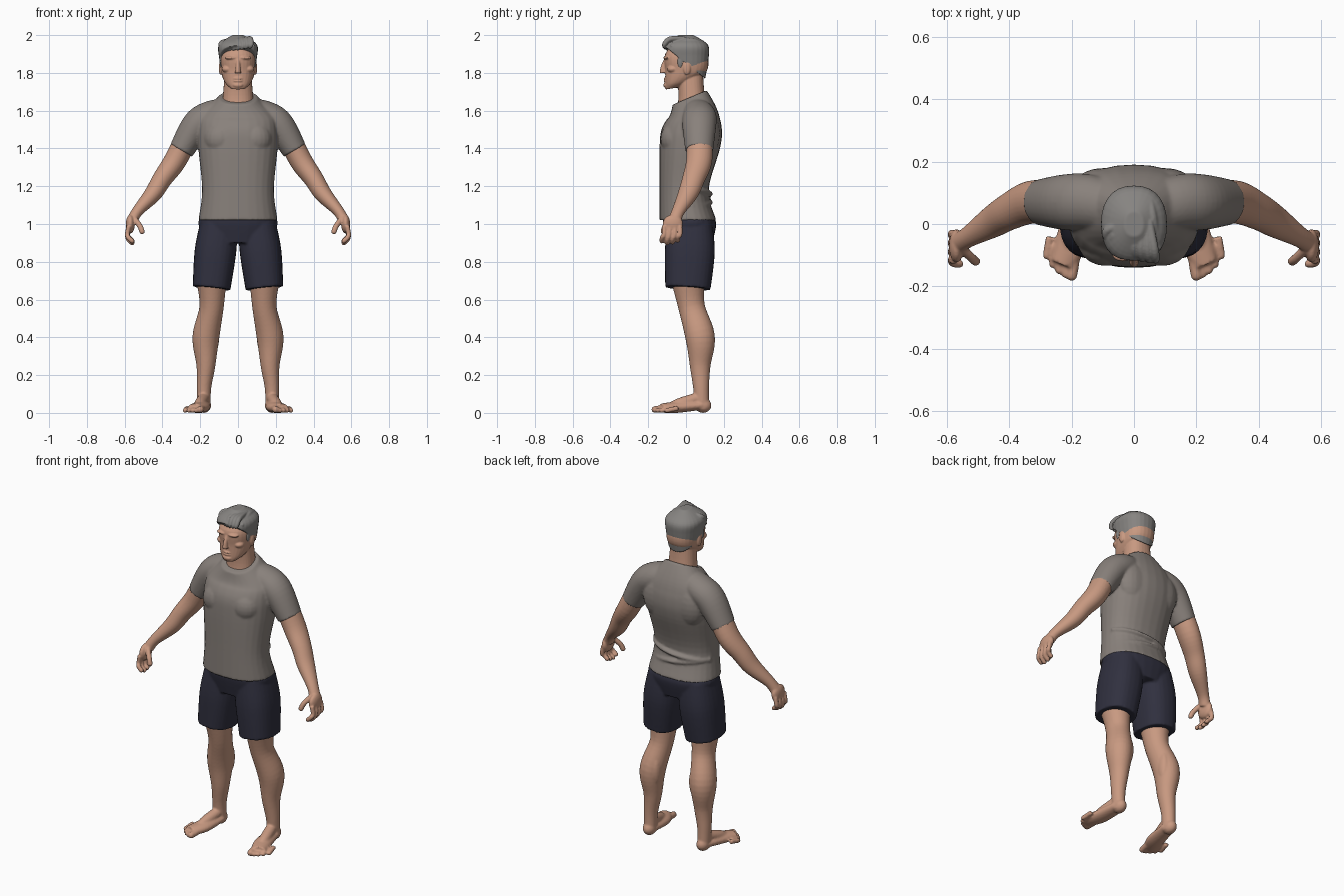
import bpy, bmesh
from math import sin, cos, pi, copysign
from mathutils import Vector, Matrix

if "Cube" in bpy.data.objects:
    bpy.data.objects.remove(bpy.data.objects["Cube"])

FORWARD, UPWARD, SIDEWAYS = Vector((0, 1, 0)), Vector((0, 0, 1)), Vector((1, 0, 0))
ONE, BOTH = (1,), (1, -1)


def material(name, red, green, blue):
    mat = bpy.data.materials.new(name)
    mat.use_nodes = True
    mat.diffuse_color = (red, green, blue, 1)
    shader = next(n for n in mat.node_tree.nodes if n.type == 'BSDF_PRINCIPLED')
    shader.inputs["Base Color"].default_value = (red, green, blue, 1)
    shader.inputs["Roughness"].default_value = 0.8
    return mat


def smooth_path(points, steps=6):
    """Catmull-Rom interpolation of tuples of any length."""
    last = len(points) - 1
    path = []
    for i in range(last):
        before, start = points[max(i - 1, 0)], points[i]
        end, after = points[i + 1], points[min(i + 2, last)]
        for step in range(steps):
            t = step / steps
            path.append([])
            for p, q, r, s in zip(before, start, end, after):
                leave, arrive = (r - p) / 2, (s - q) / 2
                bend = 3 * (r - q) - 2 * leave - arrive
                twist = leave + arrive - 2 * (r - q)
                path[-1].append(q + t * (leave + t * (bend + t * twist)))
    return path + [list(points[last])]


def outline(power, count=28):
    """Points of a superellipse of unit size."""
    for i in range(count):
        angle = 2 * pi * i / count
        yield [copysign(abs(value) ** (2 / power), value) for value in (cos(angle), sin(angle))]


def bridge(bm, rings):
    """Join equal rings of points into a closed volume."""
    loops = [[bm.verts.new(point) for point in ring] for ring in rings]
    for low, high in zip(loops, loops[1:]):
        for i in range(len(low)):
            bm.faces.new((low[i - 1], low[i], high[i], high[i - 1]))
    bm.faces.new(reversed(loops[0]))
    bm.faces.new(loops[-1])


def body(bm, sections, power=2.3, slope=lambda z: 0):
    """Central volume from level sections (y, z, half width, half depth)."""
    bridge(bm, [[(width * u, y + depth * v, z + slope(z) * depth * v) for u, v in outline(power)]
                for y, z, width, depth in smooth_path(sections)])


def limb(bm, points, flatten=1, ref=FORWARD, sides=ONE, power=2):
    """Tube along points (x, y, z, radius); flatten scales it along ref."""
    path = smooth_path(points)
    centres = [Vector(point[:3]) for point in path]
    rings = []
    for i, centre in enumerate(centres):
        along = centres[min(i + 1, len(path) - 1)] - centres[max(i - 1, 0)]
        across = ref.cross(along).normalized()
        other = along.normalized().cross(across) * flatten
        radius = path[i][-1]
        rings.append([centre + radius * (across * u + other * v) for u, v in outline(power)])
    for side in sides:
        bridge(bm, [[(side * p.x, p.y, p.z) for p in ring] for ring in rings])


def blob(bm, location, size, sides=ONE):
    x, y, z = location
    for side in sides:
        place = Matrix.LocRotScale(Vector((side * x, y, z)), None, Vector(size))
        bmesh.ops.create_uvsphere(bm, u_segments=20, v_segments=12, radius=1, matrix=place)


def digit(bm, points, radius, ref=FORWARD):
    """Finger or toe with a round tip."""
    limb(bm, [(*point, radius) for point in points], ref=ref)
    blob(bm, points[-1], [radius] * 3)


def finish(bm, name, mat, voxel, rounds=2, mirror=False):
    """Fuse the overlapping volumes of one part into a single smooth surface."""
    bmesh.ops.recalc_face_normals(bm, faces=bm.faces[:])
    mesh = bpy.data.meshes.new(name)
    bm.to_mesh(mesh)
    bm.free()
    mesh.materials.append(mat)
    part = bpy.data.objects.new(name, mesh)
    bpy.context.collection.objects.link(part)
    fuse = part.modifiers.new("fuse", 'REMESH')
    fuse.mode = 'VOXEL'
    fuse.voxel_size = voxel
    fuse.use_smooth_shade = True
    relax = part.modifiers.new("relax", 'SMOOTH')
    relax.factor = 0.5
    relax.iterations = rounds
    if mirror:
        part.modifiers.new("other_side", 'MIRROR')


skin = material("skin", 0.58, 0.32, 0.22)
shirt_grey = material("shirt_grey", 0.25, 0.22, 0.2)
shorts_navy = material("shorts_navy", 0.03, 0.03, 0.05)
hair_grey = material("hair_grey", 0.24, 0.23, 0.22)

# Neck and skull
bm = bmesh.new()
body(bm, [(.04, 1.58, .09, .09), (.03, 1.68, .08, .07), (.02, 1.8, .07, .07)])
body(bm, [(-.06, 1.72, .04, .05), (-.04, 1.75, .07, .07), (0, 1.81, .09, .11),
          (0, 1.9, .09, .11), (0, 1.98, .03, .04)], slope=lambda z: max(0, 1.8 - z) * 2)
# Nose, brows, eyelids, cheeks, lips, chin and ears
limb(bm, [(0, -.1, 1.88, .01), (0, -.12, 1.83, .012), (0, -.12, 1.8, .016)], 1.2)
blob(bm, (0, -.13, 1.81), (.01, .01, .01))
blob(bm, (.036, -.1, 1.88), (.034, .02, .01), BOTH)
blob(bm, (.035, -.09, 1.855), (.018, .014, .008), BOTH)
blob(bm, (.055, -.07, 1.82), (.03, .03, .02), BOTH)
for z in (1.757, 1.77):
    blob(bm, (0, -.105, z), (.025, .014, .006))
blob(bm, (0, -.1, 1.735), (.03, .02, .016))
blob(bm, (.092, .005, 1.825), (.01, .02, .035), BOTH)
finish(bm, "head", skin, .004)

# Hair cap cut along the hairline
bm = bmesh.new()
body(bm, [(.01, 1.76, .08, .09), (0, 1.88, .1, .12), (0, 1.95, .1, .115), (0, 2, .03, .04)])
bmesh.ops.bisect_plane(bm, geom=bm.verts[:] + bm.edges[:] + bm.faces[:],
                       plane_co=(0, 0, 1.85), plane_no=(0, .8, 1), clear_inner=True)
bmesh.ops.holes_fill(bm, edges=bm.edges[:], sides=0)
# Locks swept from the parting across the forehead, and sideburns
locks = 8
for i in range(locks):
    t = i / (locks - 1)
    sweep, back, drop = .15 * t, .06 * t * t, .02 * t
    limb(bm, [(.05 - sweep / 3, .01, 1.98, .01), (.065 - sweep, back - .08, 1.98 - drop, .014),
              (.07 - sweep, back - .115, 1.95 - drop, .012),
              (.06 - sweep, back - .11, 1.93 - drop, .005)], ref=SIDEWAYS)
limb(bm, [(.05, .09, 1.95, .01), (.06, .02, 1.97, .015), (.08, -.08, 1.94, .01)], ref=SIDEWAYS)
blob(bm, (.087, -.03, 1.86), (.01, .016, .035), BOTH)
finish(bm, "hair", hair_grey, .004, rounds=1)

# Shirt: torso with sloping collar, chest, shoulder blades and sleeves
bm = bmesh.new()
body(bm, [(.01, 1.02, .21, .15), (-.01, 1.18, .19, .13), (.02, 1.4, .21, .16),
          (.03, 1.5, .21, .16), (.04, 1.58, .19, .13), (.02, 1.67, .1, .09)],
     slope=lambda z: max(0, z - 1.55) * 3.5)
blob(bm, (.09, -.06, 1.45), (.09, .075, .09), BOTH)
blob(bm, (.1, .11, 1.48), (.1, .07, .13), BOTH)
limb(bm, [(.05, .05, 1.6, .07), (.15, .07, 1.57, .08), (.22, .07, 1.52, .08), (.3, .07, 1.39, .066)],
     flatten=1.12, sides=BOTH)
# Cloth folds wrapped around the back of the waist
for i in range(3):
    z, slant = 1.07 + .045 * i, .02 * (-1) ** i
    angles = [step * pi / 7 for step in range(-3, 4)]
    limb(bm, [(.19 * sin(a), .13 * cos(a), z + slant * a, .011) for a in angles], ref=UPWARD)
finish(bm, "shirt", shirt_grey, .007, rounds=3)

# Shorts: hips and two wide legs
bm = bmesh.new()
body(bm, [(.02, .9, .17, .12), (.02, 1, .21, .14), (.01, 1.05, .19, .13)])
limb(bm, [(.1, .02, 1, .1), (.12, .02, .85, .11), (.14, .01, .66, .1)],
     flatten=1.2, sides=BOTH, power=2.4)
finish(bm, "shorts", shorts_navy, .007)

# Arms with palms, fingers and thumbs
bm = bmesh.new()
limb(bm, [(.25, .07, 1.5, .06), (.33, .07, 1.34, .06), (.4, .04, 1.24, .052),
          (.45, .01, 1.16, .046), (.53, -.04, 1.07, .03), (.56, -.06, 1.02, .03)], flatten=1.15)
blob(bm, (.57, -.07, 1), (.024, .054, .05))
for i in range(4):
    y, short = .028 * i - .116, .01 * abs(i - 1.3)
    digit(bm, [(.578, y, .99), (.586, y, .945), (.58, y - .01, .915 + short),
               (.56, y - .012, .896 + short)], .0125)
digit(bm, [(.55, -.08, 1.03), (.52, -.11, .99), (.508, -.12, .96)], .0145)
finish(bm, "arms", skin, .005, mirror=True)

# Legs with kneecaps and calves
bm = bmesh.new()
limb(bm, [(.14, .01, .7, .08), (.14, .03, .56, .064), (.17, .075, .4, .071),
          (.17, .075, .25, .05), (.18, .08, .13, .038), (.18, .085, .02, .035)], flatten=1.1)
blob(bm, (.14, -.01, .59), (.04, .03, .045))
blob(bm, (.125, .095, .41), (.026, .04, .09))
# Feet: heel, sole, instep and toes
blob(bm, (.18, .09, .04), (.036, .045, .04))
limb(bm, [(.18, .08, .04, .04), (.2, -.05, .03, .05), (.23, -.13, .025, .04)], .6, UPWARD)
limb(bm, [(.18, .07, .08, .03), (.2, -.03, .05, .03), (.21, -.09, .03, .02)], ref=UPWARD)
for i in range(5):
    x, y, radius = .2 + .02 * i, .004 * i * i - .165, .013
    if i == 0:
        radius = .018
    digit(bm, [(x - .01, y + .06, .025), (x, y, radius)], radius, UPWARD)
finish(bm, "legs", skin, .006, mirror=True)
